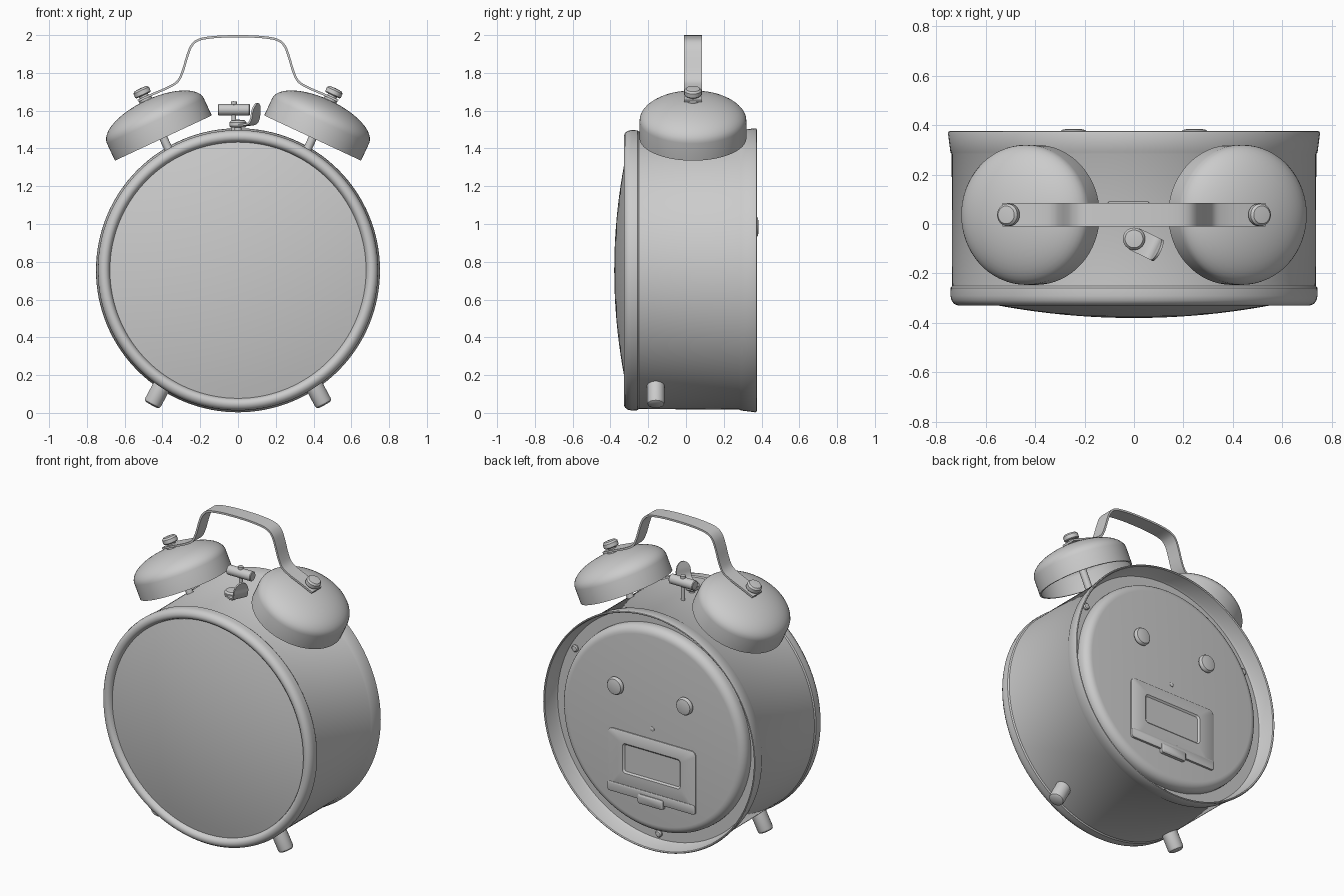
import bpy, bmesh, math
from mathutils import Vector, Matrix

if "Cube" in bpy.data.objects:
    bpy.data.objects.remove(bpy.data.objects["Cube"])

CZ = 0.755                      # height of the case axis
BACK = (0, 1, 0)


def loft(name, loops, caps=False, closed=False, sharp=35):
    """Skin equal-length loops of points into one mesh object."""
    bm = bmesh.new()
    rings = [[bm.verts.new(p) for p in loop] for loop in loops]
    n = len(rings[0])
    pairs = list(zip(rings, rings[1:]))
    if closed:
        pairs.append((rings[-1], rings[0]))
    for a, b in pairs:
        for i in range(n):
            j = (i + 1) % n
            bm.faces.new((a[i], a[j], b[j], b[i]))
    if caps:
        bm.faces.new(rings[0])
        bm.faces.new(rings[-1])
    bmesh.ops.remove_doubles(bm, verts=bm.verts, dist=1e-6)
    bmesh.ops.recalc_face_normals(bm, faces=bm.faces)
    me = bpy.data.meshes.new(name)
    bm.to_mesh(me)
    bm.free()
    me.shade_smooth()
    me.set_sharp_from_angle(angle=math.radians(sharp))
    ob = bpy.data.objects.new(name, me)
    bpy.context.collection.objects.link(ob)
    return ob


def lathe(name, profile, origin, axis, segs=32, closed=False):
    """Spin (radius, height) points round an axis."""
    m = Matrix.Translation(origin) @ Vector(axis).to_track_quat('Z', 'Y').to_matrix().to_4x4()
    ang = [2 * math.pi * i / segs for i in range(segs)]
    return loft(name, [[m @ Vector((r * math.cos(a), r * math.sin(a), h)) for a in ang]
                       for r, h in profile], closed=closed)


def smooth_path(pts, steps=5):
    """Catmull-Rom curve through 2D points."""
    p = [Vector(q) for q in pts]
    p = [2 * p[0] - p[1]] + p + [2 * p[-1] - p[-2]]
    out = []
    for a, b, c, d in zip(p, p[1:], p[2:], p[3:]):
        for k in range(steps):
            t = k / steps
            out.append(0.5 * (2 * b + (c - a) * t + (2 * a - 5 * b + 4 * c - d) * t * t
                              + (3 * b - a - 3 * c + d) * t ** 3))
    return out + [p[-2]]


def ribbon(name, path, width, thick, m):
    """Flat strip along an x-z path; width is a function of 0..1."""
    loops = []
    for i, p in enumerate(path):
        d = (path[min(i + 1, len(path) - 1)] - path[max(i - 1, 0)]).normalized()
        nrm = Vector((-d.y, d.x)) * thick / 2
        w = width(i / (len(path) - 1)) / 2
        loops.append([m @ Vector((q.x, y, q.y)) for q, y in
                      ((p + nrm, -w), (p + nrm, w), (p - nrm, w), (p - nrm, -w))])
    return loft(name, loops, caps=True)


def rrect(hx, z0, z1, y, r):
    """Rounded rectangle loop facing the back."""
    pts = []
    for cx, cz, a0 in ((hx - r, z1 - r, 0), (r - hx, z1 - r, 90),
                       (r - hx, z0 + r, 180), (hx - r, z0 + r, 270)):
        for k in range(6):
            a = math.radians(a0 + 18 * k)
            pts.append((cx + r * math.cos(a), y, cz + r * math.sin(a)))
    return pts


centre = (0, 0, CZ)

# Case: drum, flared rear rim and recessed floor
lathe("case", [(0, -.25), (.735, -.25), (.737, .282), (.742, .29), (.752, .366), (.75, .373),
               (.745, .375), (.74, .37), (.728, .285), (.72, .27), (0, .27)], centre, BACK, 128)

# Front bezel and domed glass
lathe("bezel", [(.66, -.25), (.735, -.25), (.741, -.258), (.742, -.29), (.738, -.308),
                (.728, -.322), (.713, -.329), (.698, -.328), (.686, -.319), (.68, -.306),
                (.676, -.295), (.66, -.295)], centre, BACK, 128, closed=True)
lathe("glass", [(.678 * k / 12, -.38 + .077 * (k / 12) ** 2) for k in range(13)]
      + [(.678, -.28)], centre, BACK, 128)

# Back plate with rounded edge
lathe("back_plate", [(.65, .265), (.65, .285)]
      + [(.60 + .05 * math.cos(math.radians(a)), .29 + .05 * math.sin(math.radians(a)))
         for a in range(0, 91, 15)] + [(0, .34)], centre, BACK, 96)

# Rear setting knobs
for s in (-1, 1):
    lathe("setting_knob", [(.022, .335), (.022, .352), (.05, .352), (.055, .358), (.055, .37),
                           (.048, .38), (.03, .384), (0, .385)], (.245 * s, 0, .985), BACK)

# Rim screws and reset button
for a in (30, 150, 270):
    a = math.radians(a)
    lathe("rim_screw", [(.022, .265), (.022, .278), (.016, .285), (0, .288)],
          (.685 * math.cos(a), 0, CZ + .685 * math.sin(a)), BACK, 20)
lathe("reset_button", [(.014, .335), (.014, .343), (.009, .346), (0, .346)],
      (0, 0, .765), BACK, 20)

# Battery door with sunk window, lower strip and latch
loft("battery_door", [rrect(.31, .30, .70, .335, .03), rrect(.31, .30, .70, .347, .03),
                      rrect(.305, .305, .695, .35, .025), rrect(.205, .435, .625, .35, .02),
                      rrect(.195, .445, .615, .341, .015)], caps=True)
loft("door_strip", [rrect(.31, .30, .36, .34, .015), rrect(.31, .30, .36, .353, .015),
                    rrect(.306, .304, .356, .355, .012)], caps=True)
loft("door_latch", [rrect(.09, .275, .335, .335, .012), rrect(.09, .275, .335, .36, .012),
                    rrect(.082, .283, .327, .366, .01)], caps=True)

for s in (-1, 1):
    # Bell: thin tilted shell, its post and top nut
    tilt = math.radians(25)
    axis = (s * math.sin(tilt), 0, math.cos(tilt))
    base = (.395 * s, .037, 1.455)
    arc = [math.radians(7.5 * k) for k in range(13)]
    lathe("bell", [(.273, 0), (.283, 0)]
          + [(.283 * math.cos(a), .1 + .12 * math.sin(a)) for a in arc]
          + [(.273 * math.cos(a), .1 + .11 * math.sin(a)) for a in reversed(arc)],
          base, axis, 64, closed=True)
    lathe("bell_post", [(0, -.11), (.022, -.11), (.022, .215), (0, .215)], base, axis, 24)
    lathe("bell_nut", [(0, .2), (.036, .2), (.036, .23), (.026, .234), (.026, .25), (.04, .25),
                       (.045, .255), (.045, .278), (.036, .288), (0, .291)], base, axis)
    # Foot
    lathe("foot", [(0, -.03), (.047, -.03), (.047, .115), (.043, .126), (.033, .132), (0, .133)],
          (.395 * s, -.16, .158), (.47 * s, 0, -.88), 32)

# Carrying handle: half path mirrored
half = [(-.53, 1.652), (-.45, 1.688), (-.365, 1.725), (-.318, 1.757), (-.292, 1.81),
        (-.268, 1.89), (-.245, 1.945), (-.205, 1.976), (-.12, 1.99)]
path = smooth_path(half + [(0, 1.994)] + [(-x, z) for x, z in reversed(half)])
ribbon("handle", path, lambda t: .095, .012, Matrix.Translation((0, .037, 0)))

# Hammer: stem and cross-wise head
lathe("hammer_stem", [(0, 1.45), (.012, 1.45), (.012, 1.63), (.016, 1.632), (.016, 1.648),
                      (0, 1.65)], (-.022, .06, 0), (0, 0, 1), 20)
lathe("hammer_head", [(0, -.085), (.026, -.085), (.03, -.081), (.03, .081), (.026, .085),
                      (0, .085)], (-.022, .06, 1.605), (1, 0, 0), 32)

# Alarm lever: pivot button with a bent, round-tipped leaf
lathe("lever_pivot", [(0, 1.45), (.018, 1.45), (.018, 1.512), (.04, 1.512), (.045, 1.518),
                      (.045, 1.538), (.036, 1.549), (0, 1.553)], (0, -.06, 0), (0, 0, 1))
leaf = smooth_path([(0, 1.525), (.05, 1.525), (.085, 1.534), (.1, 1.56), (.106, 1.60),
                    (.115, 1.64)], 8)
ribbon("lever_leaf", leaf, lambda t: .095 * math.sqrt(max(.03, 1 - max(0, (t - .7) / .3) ** 2)),
       .01, Matrix.Translation((0, -.06, 0)) @ Matrix.Rotation(math.radians(-26), 4, 'Z'))
